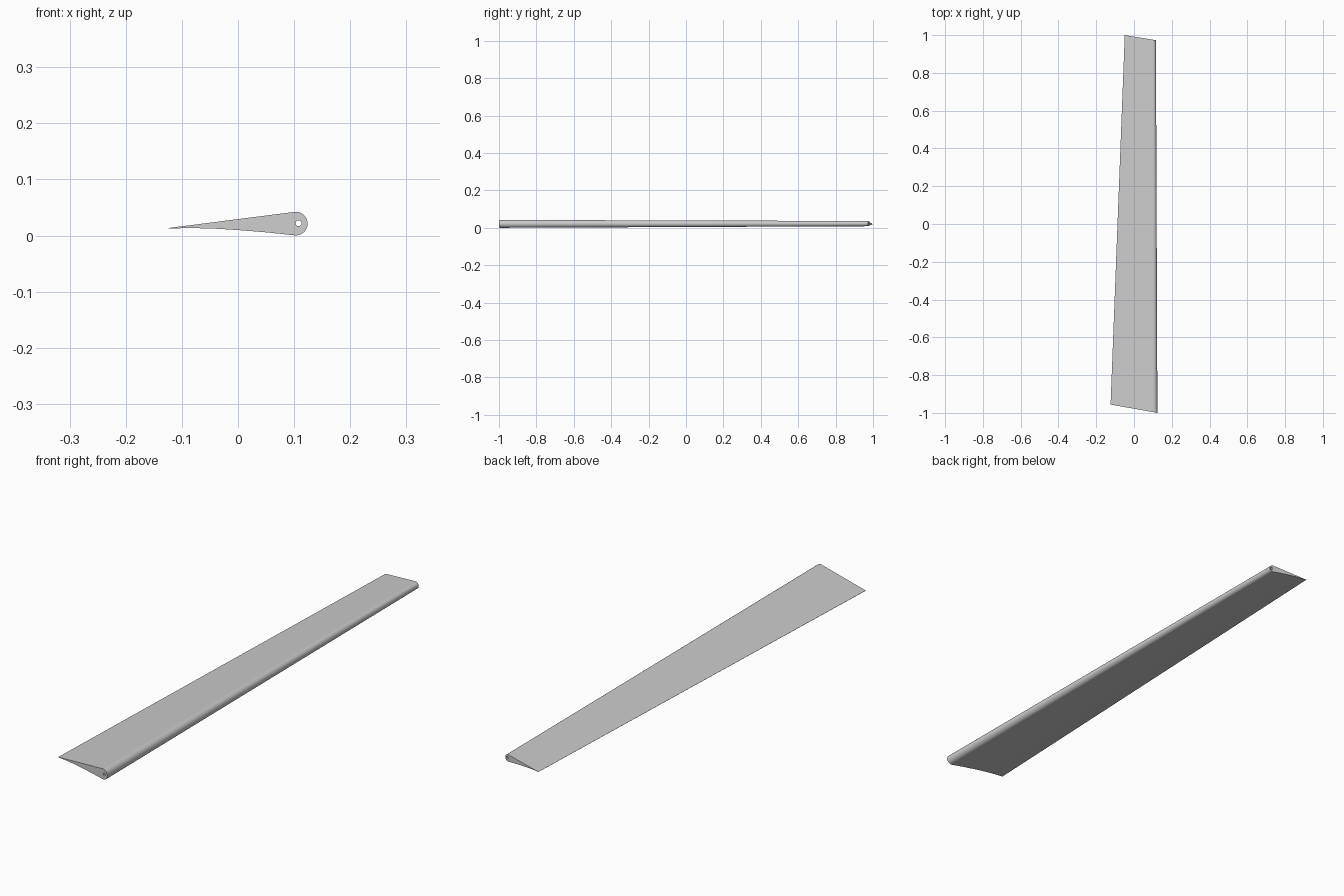
import bpy, bmesh, math

if "Cube" in bpy.data.objects:
    bpy.data.objects.remove(bpy.data.objects["Cube"])

R = 0.021          # nose radius at the wide end
CHORD = 0.227      # nose centre to trailing edge


def section(s, cx, cz, y_nose, y_tail):
    """Teardrop section scaled by s; end plane is skewed from nose to tail."""
    pts = []
    n = 24
    for i in range(n + 1):
        a = math.radians(97 - 192 * i / n)
        pts.append((R * math.cos(a), R * math.sin(a)))
    # hollow underside, then thin trailing edge
    pts += [(-0.05, -0.0158), (-0.10, -0.0117), (-0.14, -0.0092), (-0.18, -0.008),
            (-CHORD, -0.0085), (-CHORD, -0.0078)]
    out = []
    for x, z in pts:
        t = (R - x) / (R + CHORD)
        out.append((cx + s * x, y_nose + (y_tail - y_nose) * t, cz + s * z))
    return out


# tapered control-surface panel
bm = bmesh.new()
near = [bm.verts.new(p) for p in section(1.0, 0.103, 0.0212, -1.0, -0.956)]
far = [bm.verts.new(p) for p in section(0.665, 0.102, 0.0225, 0.973, 1.0)]
n = len(near)
for i in range(n):
    j = (i + 1) % n
    bm.faces.new((near[i], near[j], far[j], far[i]))
bm.faces.new(near)
bm.faces.new(far)
bmesh.ops.recalc_face_normals(bm, faces=bm.faces)
mesh = bpy.data.meshes.new("flap_panel")
bm.to_mesh(mesh)
bm.free()
panel = bpy.data.objects.new("flap_panel", mesh)
bpy.context.collection.objects.link(panel)

# hinge pin hole along the nose
bpy.ops.mesh.primitive_cylinder_add(vertices=24, radius=0.0052, depth=2.4,
                                    location=(0.108, 0, 0.0218),
                                    rotation=(math.pi / 2, 0, 0))
cutter = bpy.context.object
cutter.name = "hinge_hole_cutter"
cutter.hide_render = True

bpy.ops.object.select_all(action='DESELECT')
bpy.context.view_layer.objects.active = panel
panel.select_set(True)
mod = panel.modifiers.new("hinge_hole", 'BOOLEAN')
mod.operation = 'DIFFERENCE'
mod.solver = 'EXACT'
mod.object = cutter
bpy.ops.object.modifier_apply(modifier=mod.name)
bpy.data.objects.remove(cutter)
bpy.ops.object.shade_smooth_by_angle(angle=math.radians(30))
